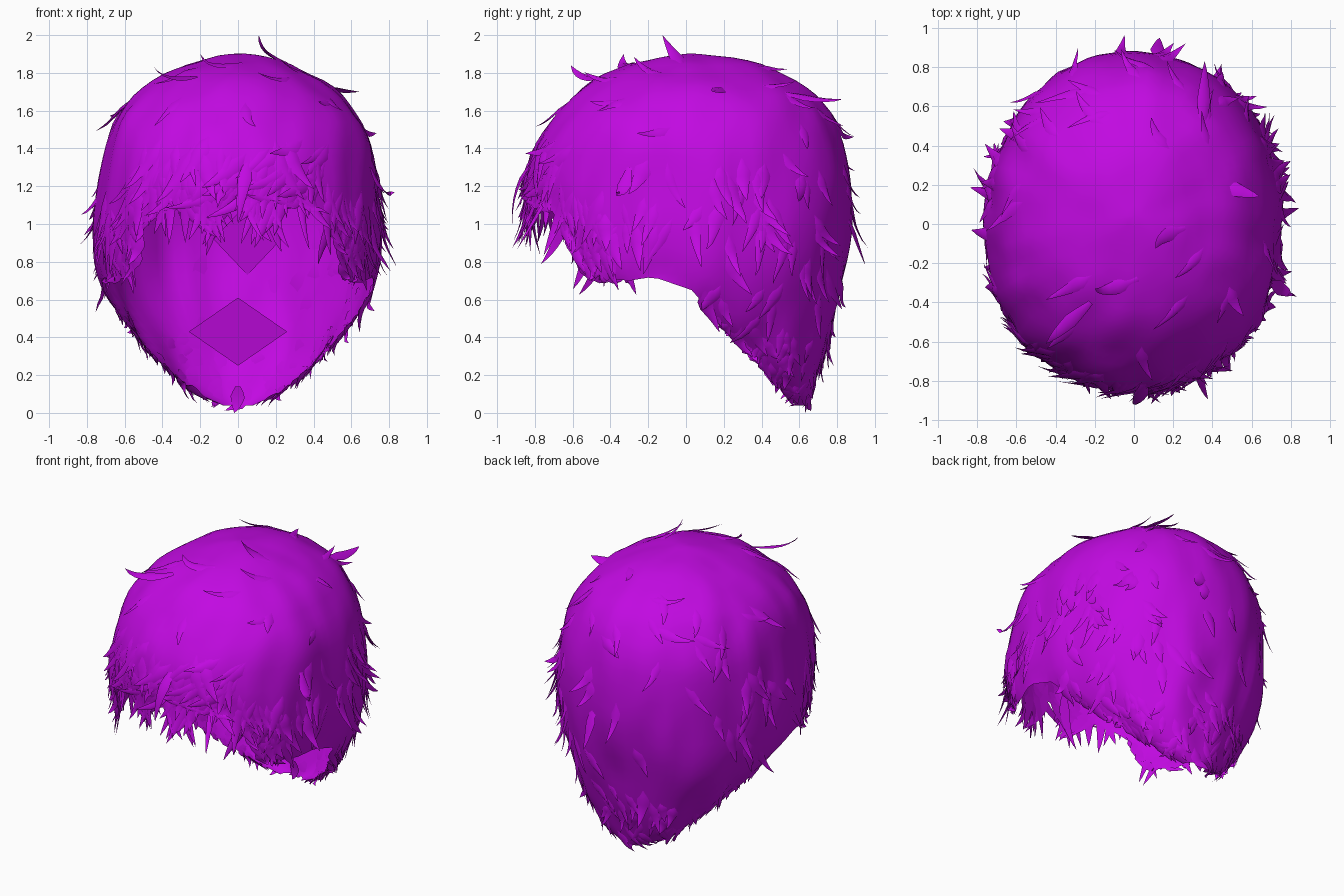
import bpy, bmesh, math, random
from mathutils import Vector, noise
from mathutils.bvhtree import BVHTree

if "Cube" in bpy.data.objects:
    bpy.data.objects.remove(bpy.data.objects["Cube"])

random.seed(23)
purple = bpy.data.materials.new("vivid_purple")
purple.diffuse_color = (0.54, 0.003, 0.76, 1)
purple.use_nodes = True
purple.node_tree.nodes["Principled BSDF"].inputs["Base Color"].default_value = purple.diffuse_color

# Cap sections: height, half width, front y, back y, centre y
SECTIONS = [
    (0.04, .08, .55, .64, .58), (0.12, .25, .40, .68, .52), (0.30, .45, 0, .74, .36),
    (0.50, .62, -.4, .79, .16), (0.65, .71, -.74, .825, .03), (0.80, .75, -.79, .855, 0),
    (1.00, .76, -.83, .88, 0), (1.20, .745, -.85, .875, 0), (1.40, .715, -.80, .84, 0),
    (1.55, .66, -.71, .785, 0), (1.68, .56, -.60, .70, .01), (1.78, .42, -.46, .55, .02),
    (1.85, .27, -.30, .39, .04), (1.89, .12, -.12, .20, .04), (1.90, 0, .04, .04, .04)]
# Front rim: angle forward of the ear, height
RIM = [(0, .65), (14, .72), (24, .70), (42, .72), (47, .90), (54, 1.06), (90, 1.16)]
PART = Vector((.42, .30, 1.72))      # whorl that the hair flows away from


def lookup(table, x):
    for a, b in zip(table, table[1:]):
        if x <= b[0]:
            t = max(0, (x - a[0]) / (b[0] - a[0]))
            return [p + (q - p) * t for p, q in zip(a, b)][1:]
    return list(table[-1][1:])


def rim_height(deg):
    """deg runs from 0 at +x through 90 at the back to 270 at the front."""
    if deg <= 180:
        return 0.04
    return lookup(RIM, 90 - abs(deg - 270))[0]


def surface(deg, z):
    w, front, back, c = lookup(SECTIONS, z)
    a = math.radians(deg)
    cx, sy = math.cos(a), math.sin(a)
    k = (abs(cx) ** 2.15 + abs(sy) ** 2.15) ** (-1 / 2.15)
    depth = back - c if sy > 0 else c - front
    return Vector((w * cx * k, c + depth * sy * k, z))


def finish(bm, name):
    mesh = bpy.data.meshes.new(name)
    bm.to_mesh(mesh)
    bm.free()
    ob = bpy.data.objects.new(name, mesh)
    bpy.context.collection.objects.link(ob)
    mesh.materials.append(purple)
    for o in bpy.context.selected_objects:
        o.select_set(False)
    ob.select_set(True)
    bpy.context.view_layer.objects.active = ob
    bpy.ops.object.shade_smooth_by_angle(angle=math.radians(60))
    return ob


# Open hair cap: full rings above the ears, half rings down to the nape
COLS = 90
heights = [.04 + .61 * i / 10 for i in range(10)]
heights += [.65 + 1.25 * math.sin(math.pi / 2 * i / 26) for i in range(27)]
bm = bmesh.new()
rows = []
for z in heights:
    row = []
    for i in range(COLS):
        deg = 360 * i / COLS
        if z < .649 and deg > 180:
            row.append(None)
        else:
            zz = max(z, rim_height(deg)) if deg > 180 else z
            row.append(bm.verts.new(surface(deg, zz)))
    rows.append(row)
for lo, hi in zip(rows, rows[1:]):
    for i in range(COLS):
        j = (i + 1) % COLS
        quad = (lo[i], lo[j], hi[j], hi[i])
        if all(quad):
            bm.faces.new(quad)
bmesh.ops.remove_doubles(bm, verts=bm.verts, dist=.0005)
bmesh.ops.dissolve_degenerate(bm, dist=.0005, edges=bm.edges)
inner = [v for v in bm.verts if not v.is_boundary]
for _ in range(2):
    bmesh.ops.smooth_vert(bm, verts=inner, factor=.5, use_axis_x=True, use_axis_y=True, use_axis_z=True)
bm.normal_update()
# Soft clumps that follow the fall of the hair, fading towards the crown
for v in inner:
    size = .024 if v.co.z < 1.6 else .014
    v.co += v.normal * size * noise.noise(Vector((v.co.x * 6, v.co.y * 6, v.co.z * 2.5)))
bm.normal_update()
tree = BVHTree.FromBMesh(bm)
finish(bm, "hair_cap")


def ribbon(bm, path, normals, width):
    """Tapered tuft with a raised centre line, ending in a point."""
    n = len(path) - 1
    prev = None
    for i, (p, nor) in enumerate(zip(path, normals)):
        d = path[min(i + 1, n)] - path[max(i - 1, 0)]
        side = d.cross(nor).normalized()
        t = i / n
        w = width * (.35 + 2.2 * t if t < .3 else 1.3 * (1 - t) ** .75)
        if i == n:
            ring = [bm.verts.new(p)]
            for k in range(3):
                bm.faces.new((prev[k], prev[(k + 1) % 3], ring[0]))
        else:
            ring = [bm.verts.new(p + side * w * .5), bm.verts.new(p + nor * w * .2),
                    bm.verts.new(p - side * w * .5)]
            if prev:
                for k in range(3):
                    m = (k + 1) % 3
                    bm.faces.new((prev[k], prev[m], ring[m], ring[k]))
        prev = ring


def tuft(bm, root, length, width, lift, fall, curl):
    """Grow a tuft along the cap, then let it hang free past the rim."""
    steps = 7
    p, nor, _, _ = tree.find_nearest(root)
    flow = (p - PART).normalized() + Vector((0, 0, -fall))
    d = flow - nor * flow.dot(nor)
    d = d.normalized() + nor.cross(d).normalized() * curl
    path, normals = [], []
    for i in range(steps + 1):
        t = i / steps
        path.append(p + nor * (lift * t ** 3 - .005 * (1 - t)))
        normals.append(nor.copy())
        d = (d + nor.cross(d) * curl * .4 + Vector((0, 0, -.08 * fall))).normalized()
        p = p + d * length / steps
        q, qn, _, dist = tree.find_nearest(p)
        if dist < .035:
            p, nor = q, qn
            d = (d - nor * d.dot(nor)).normalized()
    ribbon(bm, path, normals, width)


def grow(name, count, arcs, z_range, length, width, lift, fall):
    bm = bmesh.new()
    for _ in range(count):
        a = random.uniform(*random.choice(arcs))
        z = max(random.uniform(*z_range), rim_height(a) + .02)
        tuft(bm, surface(a, z), random.uniform(*length), random.uniform(*width),
             random.uniform(*lift), fall, random.uniform(-.35, .35))
    finish(bm, name)


grow("fringe_tufts", 80, [(226, 314)], (1.18, 1.46), (.24, .40), (.05, .10), (.0, .06), .4)
grow("long_fringe_locks", 16, [(236, 304)], (1.17, 1.25), (.24, .38), (.05, .09), (.0, .03), .9)
grow("side_locks", 80, [(202, 230), (310, 338)], (.80, 1.2), (.18, .32), (.05, .10), (.0, .06), 1.6)
grow("ear_tufts", 30, [(150, 200), (340, 360), (0, 30)], (.92, 1.35), (.18, .30), (.06, .10), (.02, .10), 1.0)
grow("back_tufts", 50, [(5, 175)], (.45, 1.6), (.16, .28), (.05, .09), (.03, .10), 1.0)
grow("nape_tufts", 60, [(0, 180)], (.12, .50), (.12, .22), (.05, .08), (.01, .06), 1.0)
grow("crown_tufts", 24, [(0, 360)], (1.5, 1.84), (.16, .28), (.05, .08), (.03, .08), .3)

# Short tufts along the slanted rim between ear and nape
bm = bmesh.new()
for deg in (0, 180):
    for i in range(12):
        root = surface(deg, .10 + .5 * i / 12)
        tuft(bm, root, random.uniform(.07, .13), random.uniform(.04, .07), .02, 1.4, random.uniform(-.3, .3))
finish(bm, "rim_tufts")

# Loose flyaway locks: root, bend, tip
bm = bmesh.new()
FLYAWAYS = [((.26, -.02, 1.85), (.12, -.06, 1.88), (.11, -.125, 2.0)),
            ((-.22, -.40, 1.78), (-.40, -.56, 1.74), (-.45, -.61, 1.84)),
            ((.02, -.28, 1.85), (-.16, -.36, 1.80), (-.20, -.33, 1.90)),
            ((.35, .50, 1.70), (.36, .70, 1.64), (.36, .83, 1.66)),
            ((.45, .20, 1.72), (.56, .16, 1.70), (.64, .14, 1.70)),
            ((.12, .85, 1.05), (.12, .90, .9), (.13, .95, .78)),
            ((.06, -.80, 1.34), (.02, -.92, 1.2), (0, -.92, 1.0)),
            ((-.10, -.80, 1.24), (-.10, -.84, 1.05), (-.17, -.77, .83)),
            ((.0, .62, .14), (0, .64, .05), (-.02, .63, .0)),
            ((-.70, -.05, 1.2), (-.76, -.06, 1.08), (-.83, -.03, 1.05)),
            ((.70, -.30, 1.3), (.76, -.34, 1.12), (.83, -.37, 1.17))]
for r, b, t in FLYAWAYS:
    r, b, t = Vector(r), Vector(b), Vector(t)
    path = [r * (1 - s) ** 2 + b * 2 * s * (1 - s) + t * s * s for s in (i / 6 for i in range(7))]
    nor = tree.find_nearest(r)[1]
    ribbon(bm, path, [nor] * 7, .08)
finish(bm, "flyaway_locks")

# Diamond lining patches inside the back, leaning forward at the top
bm = bmesh.new()
for x, z, w, h, y in ((0, .43, .26, .18, .66), (.05, .92, .18, .19, .81)):
    bm.faces.new([bm.verts.new(c) for c in ((x - w, y - .01, z), (x, y + .02, z - h),
                                            (x + w, y - .01, z), (x, y - .04, z + h))])
finish(bm, "lining_patches")
